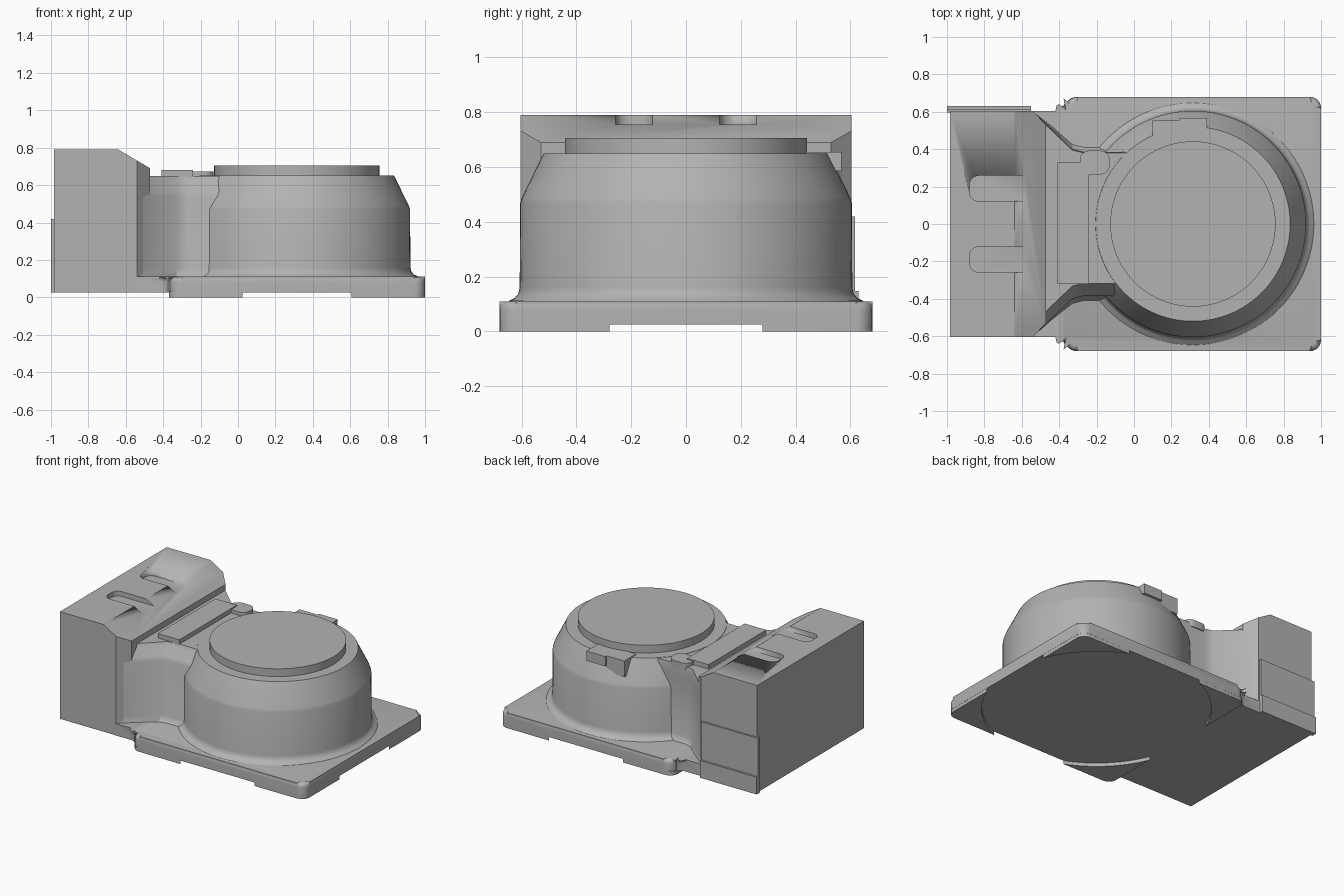
import bpy, bmesh, math
from mathutils import Vector

cube = bpy.data.objects.get("Cube")
if cube:
    bpy.data.objects.remove(cube, do_unlink=True)

grey = bpy.data.materials.new("plain grey")
grey.use_nodes = True
COLOUR = (0.45, 0.45, 0.45, 1)
grey.diffuse_color = COLOUR
grey.node_tree.nodes["Principled BSDF"].inputs["Base Color"].default_value = COLOUR

CX = 0.315  # drum centre along x


def finish(bm, name):
    bmesh.ops.recalc_face_normals(bm, faces=bm.faces)
    mesh = bpy.data.meshes.new(name)
    bm.to_mesh(mesh)
    bm.free()
    mesh.materials.append(grey)
    ob = bpy.data.objects.new(name, mesh)
    bpy.context.collection.objects.link(ob)
    bpy.ops.object.select_all(action='DESELECT')
    ob.select_set(True)
    bpy.context.view_layer.objects.active = ob
    bpy.ops.object.shade_smooth_by_angle(angle=math.radians(30))
    return ob


def loft(rings):
    """Closed skin through a stack of equal-length rings of points."""
    bm = bmesh.new()
    loops = [[bm.verts.new(p) for p in ring] for ring in rings]
    n = len(loops[0])
    for low, high in zip(loops, loops[1:]):
        for i in range(n):
            j = (i + 1) % n
            bm.faces.new((low[i], low[j], high[j], high[i]))
    bm.faces.new(loops[0][::-1])
    bm.faces.new(loops[-1])
    return bm


def prism(outline, z0, z1):
    return loft([[(x, y, z) for x, y in outline] for z in (z0, z1)])


def lathe(profile, sides=96):
    return loft([[(CX + r * math.cos(math.tau * i / sides),
                   r * math.sin(math.tau * i / sides), z) for i in range(sides)]
                 for r, z in profile])


def arc(cx, cy, r, a0, a1, steps=6):
    angles = [math.radians(a0 + (a1 - a0) * i / steps) for i in range(steps + 1)]
    return [(cx + r * math.cos(a), cy + r * math.sin(a)) for a in angles]


def rounded_rect(x0, x1, y0, y1, r):
    return (arc(x1 - r, y1 - r, r, 0, 90) + arc(x0 + r, y1 - r, r, 90, 180)
            + arc(x0 + r, y0 + r, r, 180, 270) + arc(x1 - r, y0 + r, r, 270, 360))


def mirrored(half):
    return half + [(x, -y) for x, y in reversed(half)]


def block(name, x0, x1, y0, y1, z0, z1):
    return finish(prism([(x0, y0), (x1, y0), (x1, y1), (x0, y1)], z0, z1), name)


# Base plate with a rounded upper rim
half = (arc(0.94, 0.62, 0.06, 0, 90) + arc(-0.30, 0.615, 0.065, 90, 165)
        + arc(-0.42, 0.655, 0.05, -20, -90, 4) + [(-0.56, 0.605)])
bm = prism(mirrored(half), 0.025, 0.11)
rim = [e for e in bm.edges if all(v.co.z > 0.1 and v.co.x > -0.55 for v in e.verts)]
bmesh.ops.bevel(bm, geom=rim, offset=0.028, segments=4, profile=0.5, affect='EDGES')
finish(bm, "base_plate")

# Four corner feet with a concave circular inner edge
foot = [(CX + x, y) for x, y in arc(0, 0, 0.74, 66.8, 22.5, 16)]
foot += [(0.999, 0.28)] + arc(0.94, 0.62, 0.059, 0, 90)
for sx, end in ((1, "left"), (-1, "right")):
    for sy, side in ((1, "back"), (-1, "front")):
        pts = [(CX + sx * (x - CX), sy * y) for x, y in foot]
        finish(prism(pts, 0, 0.03), f"{side}_{end}_foot")

# Drum with a flared root and conical shoulder, and its raised lid
finish(lathe([(0.655, 0.10), (0.645, 0.112), (0.625, 0.122), (0.612, 0.138),
              (0.607, 0.16), (0.605, 0.47), (0.598, 0.49), (0.52, 0.65)]), "drum")
finish(lathe([(0.442, 0.64), (0.442, 0.705)]), "drum_lid")

# Neck joining drum and box: front shoulder sloped, back upright
neck_half = [(0.15, 0.385), (-0.27, 0.385), (-0.33, 0.40), (-0.54, 0.60), (-0.60, 0.60)]
layers = [(0.10, 0.035, 0.035), (0.12, 0.015, 0.015), (0.15, 0, 0), (0.54, 0, 0),
          (0.57, -0.012, 0), (0.625, -0.06, 0), (0.648, -0.068, -0.005)]
rings = []
for z, front, back in layers:
    ring = []
    for x, y in neck_half:
        ring.append((x, y + (back if x > -0.5 else min(back, 0)), z))
    for x, y in reversed(neck_half):
        ring.append((x, -y - (front if x > -0.5 else min(front, 0)), z))
    rings.append(ring)
finish(loft(rings), "neck")

# Tall box with a sloped inner top edge
bm = prism(mirrored([(-0.47, 0.53), (-0.54, 0.603), (-0.985, 0.603)]), 0.025, 0.79)
cut = bmesh.ops.bisect_plane(bm, geom=bm.verts[:] + bm.edges[:] + bm.faces[:],
                             plane_co=Vector((-0.64, 0, 0.79)),
                             plane_no=Vector((0.1, 0, 0.17)), clear_outer=True)
bmesh.ops.holes_fill(bm, edges=[e for e in bm.edges if e.is_boundary])
box = finish(bm, "box")

# Two round-ended slots cut into the box top
for y in (-0.19, 0.19):
    cutter = finish(prism(rounded_rect(-0.88, -0.45, y - 0.068, y + 0.068, 0.05),
                          0.755, 0.9), "slot_cutter")
    cutter.hide_render = True
    bpy.context.view_layer.objects.active = box
    mod = box.modifiers.new("slot", 'BOOLEAN')
    mod.operation = 'DIFFERENCE'
    mod.solver = 'EXACT'
    mod.object = cutter
    bpy.ops.object.modifier_apply(modifier=mod.name)
    bpy.data.objects.remove(cutter, do_unlink=True)

# Stepped panel on the back of the box
block("upper_back_panel", -1.0, -0.55, 0.595, 0.616, 0.025, 0.42)
block("lower_back_panel", -1.0, -0.55, 0.595, 0.63, 0.025, 0.148)

# Bar and button on the neck
block("neck_bar", -0.41, -0.24, -0.32, 0.33, 0.63, 0.68)
finish(prism(rounded_rect(-0.29, -0.13, 0.265, 0.392, 0.05), 0.62, 0.672), "neck_button")

# Clip on the back shoulder of the drum
block("clip_body", 0.10, 0.24, 0.42, 0.553, 0.54, 0.655)
block("clip_tab", 0.24, 0.39, 0.42, 0.568, 0.585, 0.655)
